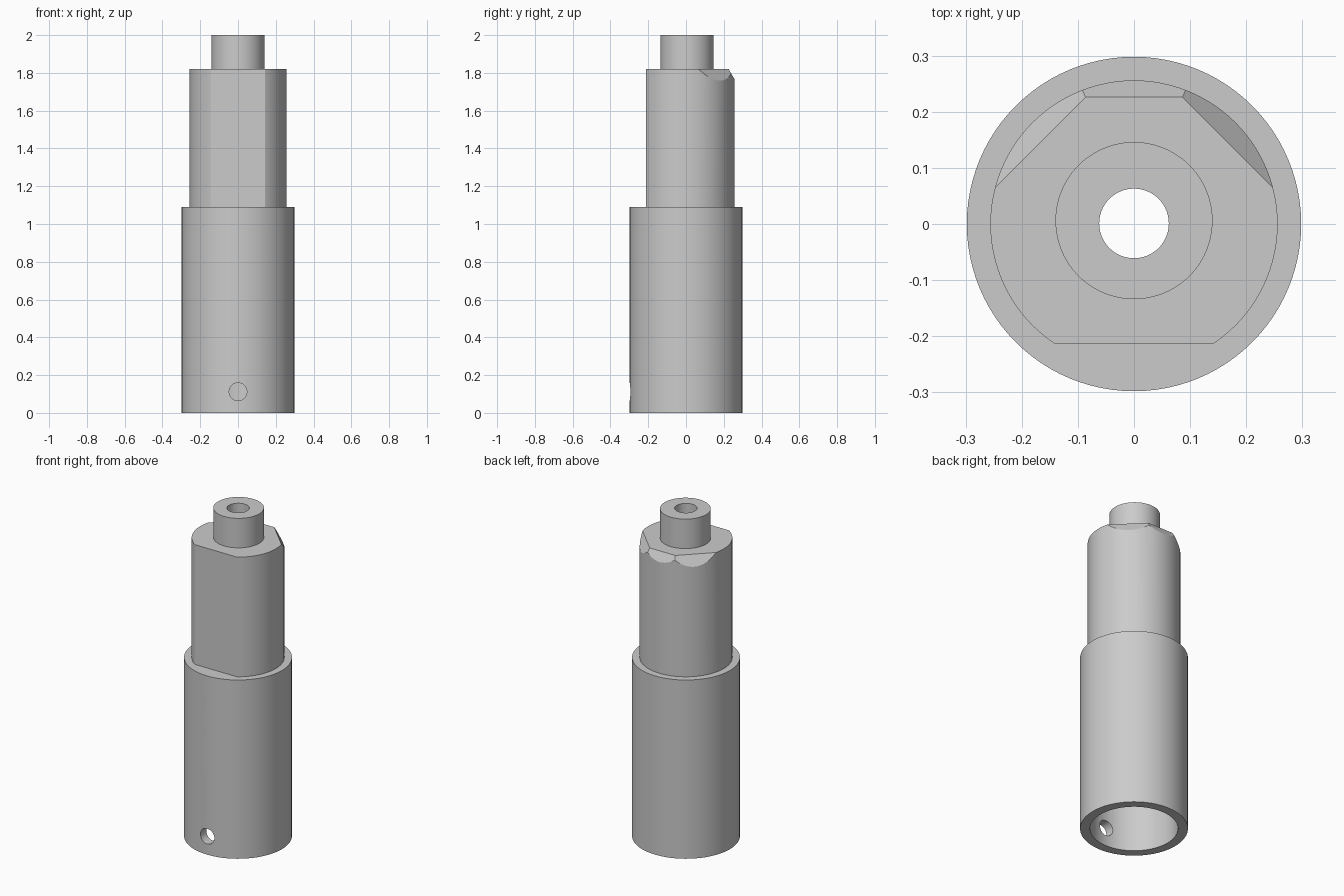
import bpy
import bmesh
from math import sin, cos, radians
from mathutils import Matrix, Vector

if "Cube" in bpy.data.objects:
    bpy.data.objects.remove(bpy.data.objects["Cube"], do_unlink=True)

SEGMENTS = 96
SHOULDER, UPPER_TOP, TOP = 1.09, 1.82, 2.0

grey = bpy.data.materials.new("machined_grey")
grey.use_nodes = True
grey.diffuse_color = (0.6, 0.6, 0.6, 1)
grey.node_tree.nodes["Principled BSDF"].inputs["Base Color"].default_value = (0.6, 0.6, 0.6, 1)


def cylinder(name, radius, z0, z1, y=0.0, cuts=()):
    """Upright cylinder, trimmed by (point, outward normal) planes."""
    bm = bmesh.new()
    bmesh.ops.create_cone(bm, cap_ends=True, segments=SEGMENTS, radius1=radius,
                          radius2=radius, depth=z1 - z0,
                          matrix=Matrix.Translation((0, y, (z0 + z1) / 2)))
    for point, normal in cuts:
        cut = bmesh.ops.bisect_plane(bm, geom=bm.verts[:] + bm.edges[:] + bm.faces[:],
                                     plane_co=point, plane_no=normal, clear_outer=True)
        rim = [e for e in cut["geom_cut"] if isinstance(e, bmesh.types.BMEdge)]
        bmesh.ops.edgeloop_fill(bm, edges=rim)
    bmesh.ops.recalc_face_normals(bm, faces=bm.faces[:])
    mesh = bpy.data.meshes.new(name)
    bm.to_mesh(mesh)
    bm.free()
    mesh.materials.append(grey)
    obj = bpy.data.objects.new(name, mesh)
    bpy.context.collection.objects.link(obj)
    return obj


def combine(target, tool, operation):
    """Apply a boolean and discard the tool."""
    mod = target.modifiers.new("combine", "BOOLEAN")
    mod.operation, mod.object, mod.solver = operation, tool, "EXACT"
    bpy.context.view_layer.objects.active = target
    bpy.ops.object.modifier_apply(modifier=mod.name)
    bpy.data.objects.remove(tool, do_unlink=True)


# Front flat, and three sloping chamfers on the back of the upper rim
trims = [(Vector((0, -0.213, 0)), Vector((0, -1, 0)))]
for angle, distance in ((45, 0.221), (90, 0.226), (135, 0.221)):
    out = Vector((cos(radians(angle)), sin(radians(angle)), 0))
    slope = out * sin(radians(60)) + Vector((0, 0, cos(radians(60))))
    trims.append((out * distance + Vector((0, 0, UPPER_TOP)), slope))

# Stepped body: lower sleeve, trimmed upper section, top spigot
body = cylinder("stepped_sleeve", 0.298, 0, SHOULDER)
combine(body, cylinder("upper_section", 0.256, SHOULDER - 0.04, UPPER_TOP, cuts=trims), "UNION")
combine(body, cylinder("top_spigot", 0.14, UPPER_TOP - 0.1, TOP, y=0.006), "UNION")

# Wide socket from below, narrow bore all the way through
combine(body, cylinder("socket_cutter", 0.243, -0.1, 1.0), "DIFFERENCE")
combine(body, cylinder("bore_cutter", 0.062, 0.9, TOP + 0.1, y=0.001), "DIFFERENCE")

# Pin hole through the front wall only
pin = cylinder("pin_cutter", 0.047, 0, 0.3)
pin.data.transform(Matrix.Translation((0, -0.1, 0.112)) @ Matrix.Rotation(radians(90), 4, "X"))
combine(body, pin, "DIFFERENCE")

bpy.ops.object.select_all(action="DESELECT")
body.select_set(True)
bpy.context.view_layer.objects.active = body
bpy.ops.object.shade_smooth_by_angle(angle=radians(20))
